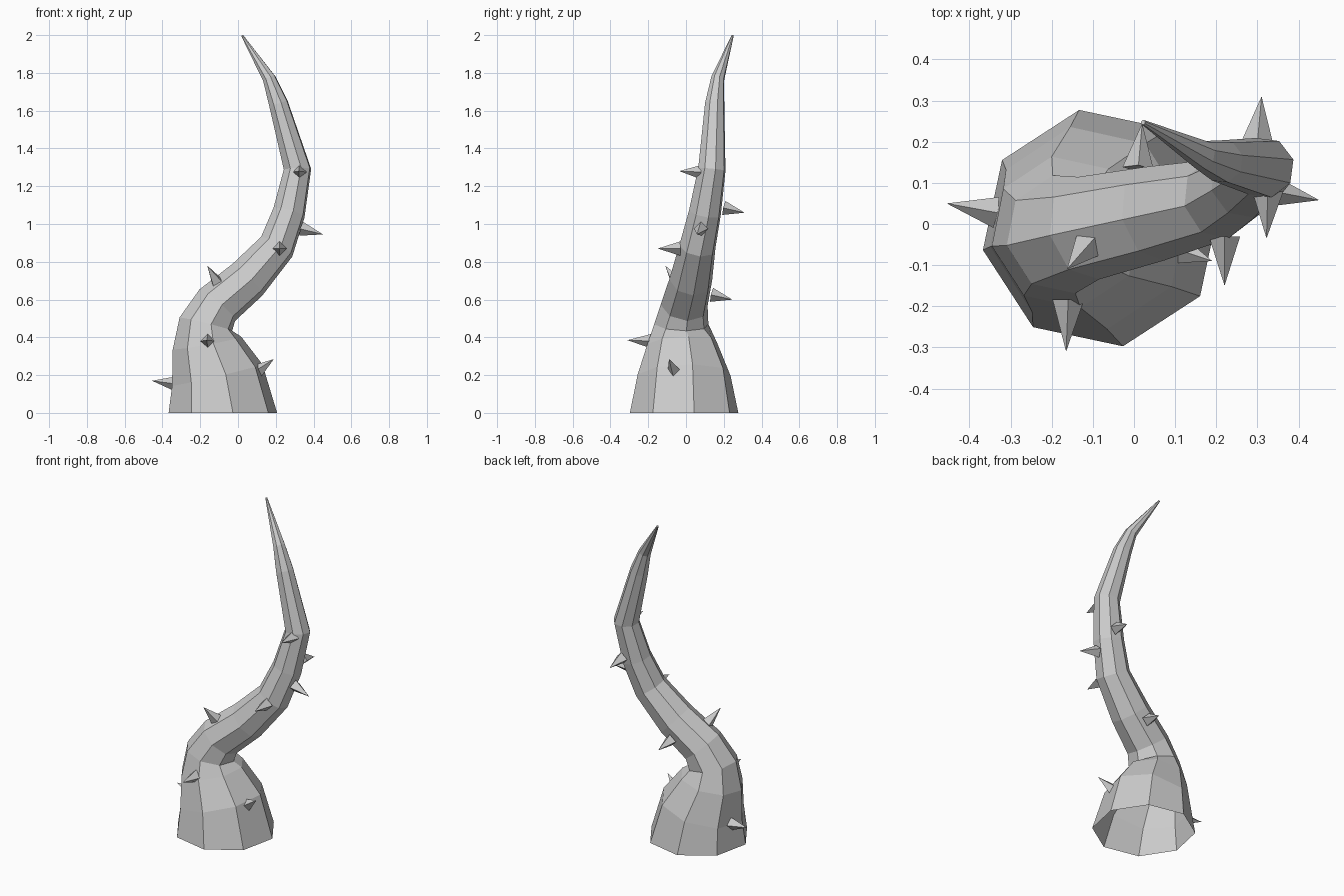
import bpy, bmesh, math
from mathutils import Vector, Quaternion

if "Cube" in bpy.data.objects:
    bpy.data.objects.remove(bpy.data.objects["Cube"])

SIDES = 8
# stem centre line: x, y, z, radius
PATH = [(-.08, -.01, 0, .292), (-.11, -.01, .20, .25), (-.165, -.02, .37, .187),
        (-.17, -.025, .47, .146), (-.11, -.01, .57, .127), (.05, .025, .705, .116),
        (.205, .06, .88, .099), (.27, .10, 1.06, .088), (.315, .137, 1.29, .075),
        (.215, .152, 1.635, .053), (.165, .168, 1.77, .036), (.022, .247, 1.998, .006)]

# thorns: base centre, tip
THORNS = [((-.335, .028, .155), (-.455, .05, .17)),
          ((-.16, -.185, .38), (-.165, -.31, .385)),
          ((.10, -.06, .22), (.19, -.09, .285)),
          ((-.11, -.05, .69), (-.163, -.11, .78)),
          ((.22, -.03, .87), (.22, -.15, .87)),
          ((.335, .08, .975), (.45, .058, .945)),
          ((.325, .08, 1.275), (.322, -.035, 1.28)),
          ((.30, .20, 1.085), (.31, .31, 1.06)),
          ((.01, .135, .625), (.02, .245, .60))]


def finish(bm, name):
    bmesh.ops.recalc_face_normals(bm, faces=bm.faces)
    mesh = bpy.data.meshes.new(name)
    bm.to_mesh(mesh)
    bm.free()
    obj = bpy.data.objects.new(name, mesh)
    bpy.context.collection.objects.link(obj)
    return obj


# curved tapering stem, rings carried along the path without twist, open base
bm = bmesh.new()
pts = [Vector(p[:3]) for p in PATH]
tangent, turn, prev = Vector((0, 0, 1)), Quaternion(), None
for i, p in enumerate(pts):
    if i > 0:
        new = (p - pts[i - 1]).normalized()
        if i < len(pts) - 1:
            new = (new + (pts[i + 1] - p).normalized()).normalized()
        turn = tangent.rotation_difference(new) @ turn
        tangent = new
    ring = []
    for k in range(SIDES):
        a = math.radians(10.5) + 2 * math.pi * k / SIDES
        ring.append(bm.verts.new(p + turn @ Vector((math.cos(a), math.sin(a), 0)) * PATH[i][3]))
    if prev:
        for k in range(SIDES):
            n = (k + 1) % SIDES
            bm.faces.new((prev[k], prev[n], ring[n], ring[k]))
    prev = ring
bm.faces.new(prev)
finish(bm, "stem")

# four-sided thorns, roots sunk slightly into the stem
for i, (base, tip) in enumerate(THORNS):
    base, tip = Vector(base), Vector(tip)
    axis = tip - base
    bm = bmesh.new()
    bmesh.ops.create_cone(bm, cap_ends=True, segments=4, radius1=.038, radius2=0,
                          depth=axis.length)
    bmesh.ops.remove_doubles(bm, verts=bm.verts, dist=1e-5)
    thorn = finish(bm, f"thorn_{i + 1}")
    thorn.rotation_mode = 'QUATERNION'
    thorn.rotation_quaternion = axis.to_track_quat('Z', 'Y')
    thorn.location = (base + tip) / 2
